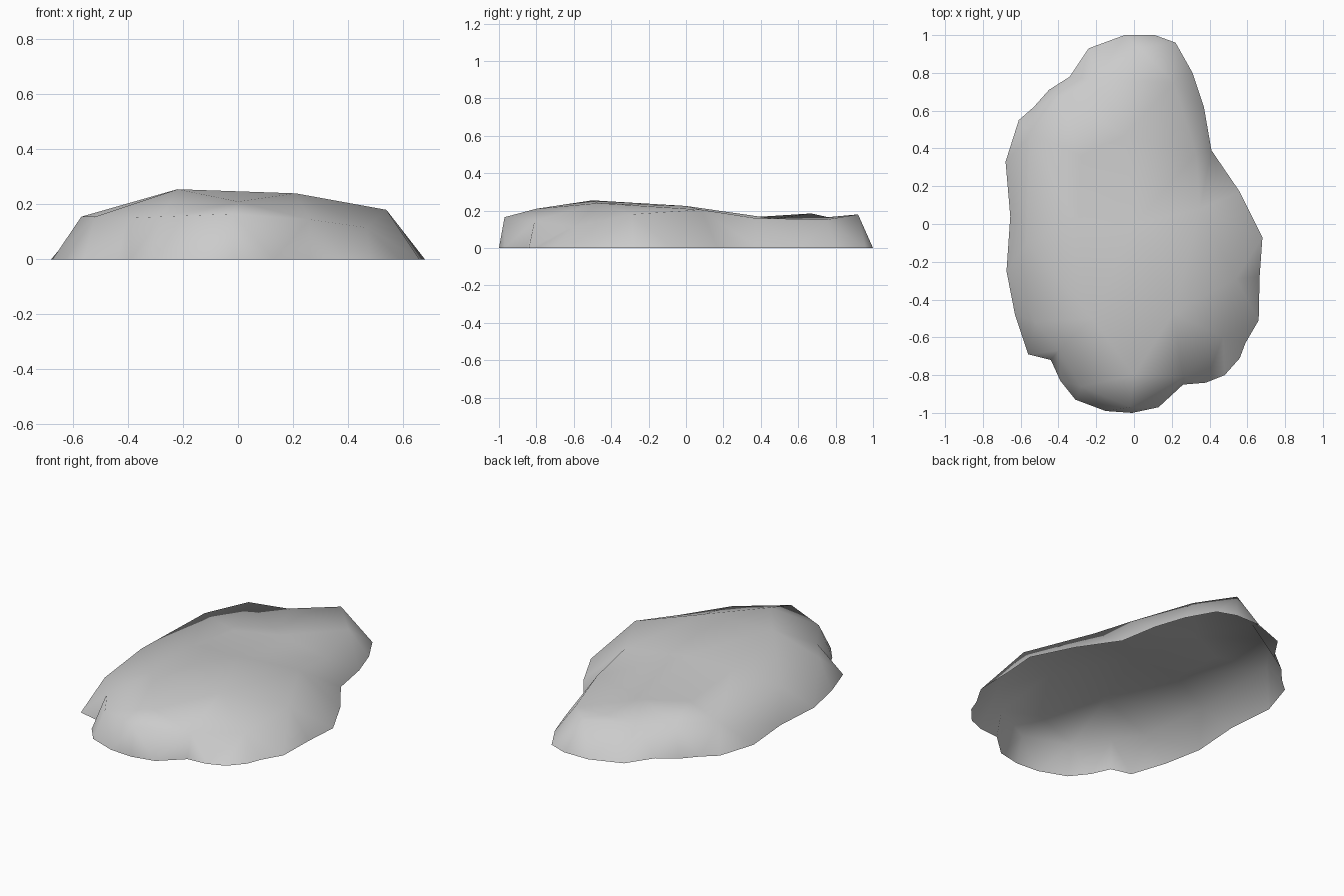
import bpy
import bmesh
from mathutils import Vector
from mathutils.geometry import delaunay_2d_cdt

cube = bpy.data.objects.get("Cube")
if cube:
    bpy.data.objects.remove(cube, do_unlink=True)

# Ground outline of the rock, anticlockwise from the back tip
OUTLINE = [(-.05, 1), (-.24, .93), (-.34, .78), (-.45, .71), (-.53, .62), (-.61, .55),
           (-.68, .33), (-.655, .04), (-.675, -.25), (-.63, -.48), (-.56, -.69),
           (-.44, -.72), (-.39, -.83), (-.31, -.93), (-.15, -.99), (-.01, -1),
           (.13, -.97), (.26, -.85), (.38, -.84), (.48, -.8), (.56, -.71),
           (.59, -.63), (.66, -.51), (.665, -.28), (.68, -.07), (.56, .17),
           (.41, .39), (.37, .62), (.31, .8), (.22, .96), (.11, 1)]

# Shoulder loop where the sides meet the crown
SHOULDER = [(.04, .92, .18), (-.2, .76, .165), (-.4, .67, .185), (-.55, .47, .155),
            (-.57, -.1, .155), (-.52, -.52, .155), (-.4, -.67, .15), (-.28, -.86, .155),
            (-.02, -.97, .165), (.26, -.81, .145), (.47, -.6, .115), (.54, -.29, .18),
            (.35, .08, .205), (.33, .37, .16), (.21, .75, .152)]

# Broad facets of the crown
CROWN = [(-.22, -.5, .255), (.21, -.47, .24), (0, -.8, .21), (0, 0, .225),
         (-.3, 0, .21), (-.05, .47, .157), (-.28, .36, .165)]


def loop_edges(start, count):
    return [(start + i, start + (i + 1) % count) for i in range(count)]


# Span both loops with coarse triangles and lift the inner points
raised = SHOULDER + CROWN
flat = [Vector(p[:2]) for p in OUTLINE + raised]
heights = [0] * len(OUTLINE) + [p[2] for p in raised]
edges = loop_edges(0, len(OUTLINE)) + loop_edges(len(OUTLINE), len(SHOULDER))
points, _, faces, sources, _, _ = delaunay_2d_cdt(flat, edges, [], 1, .0001)

bm = bmesh.new()
verts = [bm.verts.new((p.x, p.y, heights[s[0]])) for p, s in zip(points, sources)]
for face in faces:
    bm.faces.new([verts[i] for i in face]).smooth = True
bm.normal_update()
for face in bm.faces:
    if face.normal.z < 0:
        face.normal_flip()

mesh = bpy.data.meshes.new("rock_mound")
bm.to_mesh(mesh)
bm.free()
rock = bpy.data.objects.new("rock_mound", mesh)
bpy.context.collection.objects.link(rock)

# Stone colour
stone = bpy.data.materials.new("pale_grey_stone")
stone.use_nodes = True
colour = (.6, .6, .6, 1)
stone.diffuse_color = colour
stone.node_tree.nodes["Principled BSDF"].inputs["Base Color"].default_value = colour
mesh.materials.append(stone)
